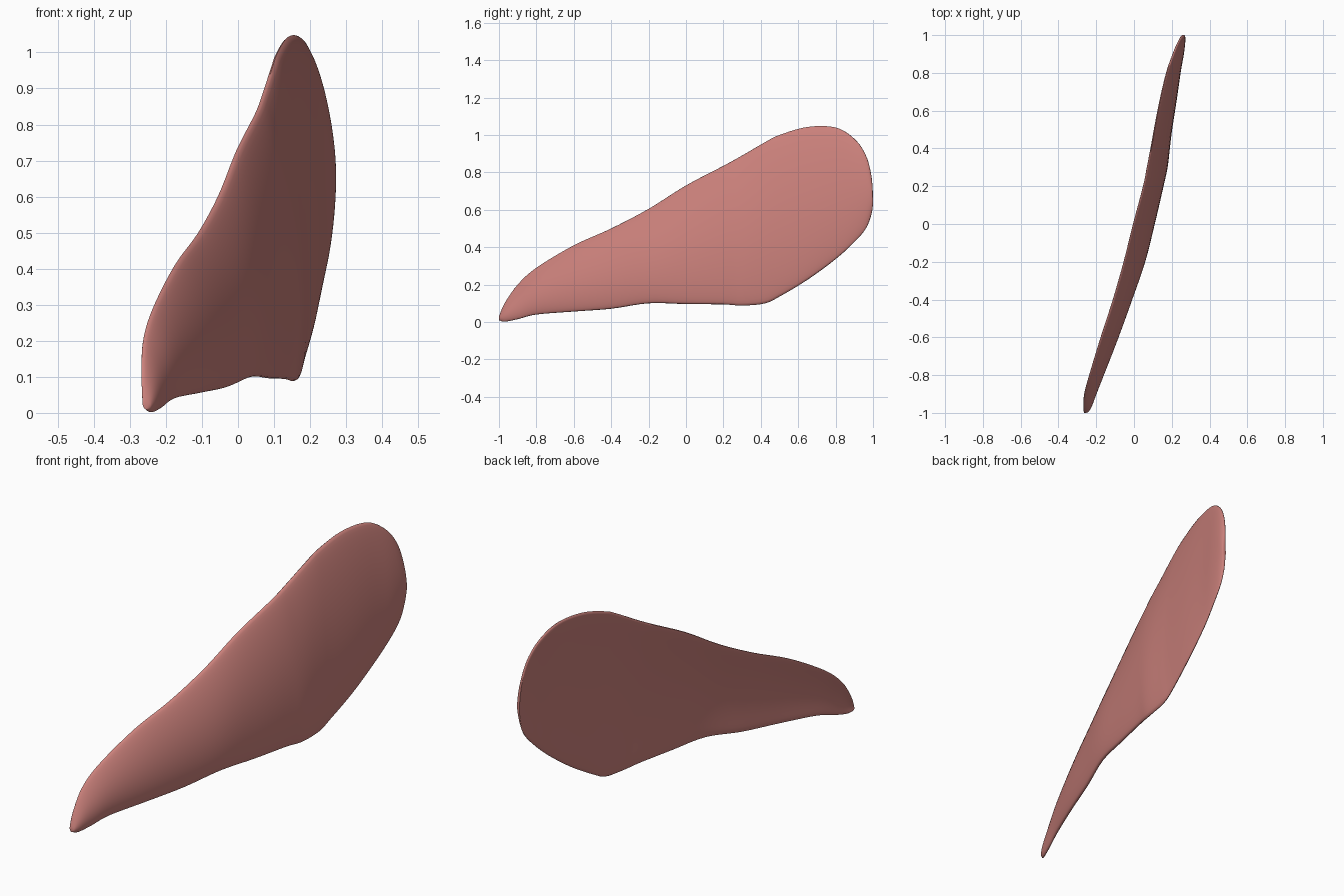
import bpy, bmesh, math
from mathutils import Vector

cube = bpy.data.objects.get("Cube")
if cube:
    bpy.data.objects.remove(cube, do_unlink=True)

# Lengthwise stations: y, upper edge z, lower edge z, upper edge x, lower edge x
STATIONS = [Vector(s) for s in (
    (-1, .03, .01, -.262, -.255),
    (-.97, .1, .002, -.264, -.24),
    (-.9, .2, .015, -.26, -.215),
    (-.8, .29, .04, -.233, -.18),
    (-.6, .41, .056, -.172, -.105),
    (-.4, .5, .071, -.107, -.035),
    (-.2, .605, .1, -.05, .035),
    (0, .73, .096, 0, .085),
    (.2, .835, .094, .053, .13),
    (.3, .89, .088, .073, .153),
    (.42, .96, .099, .096, .166),
    (.5, 1, .136, .11, .176),
    (.65, 1.043, .226, .139, .202),
    (.8, 1.04, .336, .174, .226),
    (.9, .98, .427, .208, .245),
    (.96, .895, .497, .233, .254),
    (.99, .79, .57, .249, .257),
    (1, .68, .63, .257, .259),
)]
STEPS = 5
RING = 48


def smooth_stations(points, steps):
    """Catmull-Rom interpolation through all stations."""
    result = []
    last = len(points) - 1
    for i in range(last):
        a, b = points[max(i - 1, 0)], points[i]
        c, d = points[i + 1], points[min(i + 2, last)]
        for k in range(steps):
            t = k / steps
            result.append(.5 * (2 * b + (c - a) * t
                                + (2 * a - 5 * b + 4 * c - d) * t * t
                                + (3 * b - a - 3 * c + d) * t ** 3))
    result.append(points[last])
    return result


def section(station):
    """Thin rounded cross-section, bowed towards +x."""
    y, z_top, z_low, x_top, x_low = station
    taper = max(0, 1 - y * y) ** .35
    half_thickness = .005 + .017 * taper
    bow = .035 * taper
    ring = []
    for k in range(RING):
        angle = math.tau * k / RING
        up = (1 + math.cos(angle)) / 2
        side = math.copysign(abs(math.sin(angle)) ** .65, math.sin(angle))
        x = x_low + (x_top - x_low) * up
        x += half_thickness * side + bow * math.sin(angle) ** 2
        ring.append((x, y, z_low + (z_top - z_low) * up))
    return ring


# Loft the sections into one closed skin
bm = bmesh.new()
rings = [[bm.verts.new(p) for p in section(s)]
         for s in smooth_stations(STATIONS, STEPS)]
for first, second in zip(rings, rings[1:]):
    for k in range(RING):
        n = (k + 1) % RING
        bm.faces.new((first[k], first[n], second[n], second[k]))
bm.faces.new(rings[0])
bm.faces.new(rings[-1])
bmesh.ops.recalc_face_normals(bm, faces=bm.faces)
mesh = bpy.data.meshes.new("curved_blade")
bm.to_mesh(mesh)
bm.free()

blade = bpy.data.objects.new("curved_blade", mesh)
bpy.context.collection.objects.link(blade)
bpy.context.view_layer.objects.active = blade
blade.select_set(True)
bpy.ops.object.shade_smooth_by_angle(angle=math.radians(60))

# Salmon pink surface
pink = bpy.data.materials.new("salmon_pink")
pink.use_nodes = True
color = (.6, .22, .2, 1)
pink.diffuse_color = color
pink.node_tree.nodes["Principled BSDF"].inputs["Base Color"].default_value = color
mesh.materials.append(pink)
